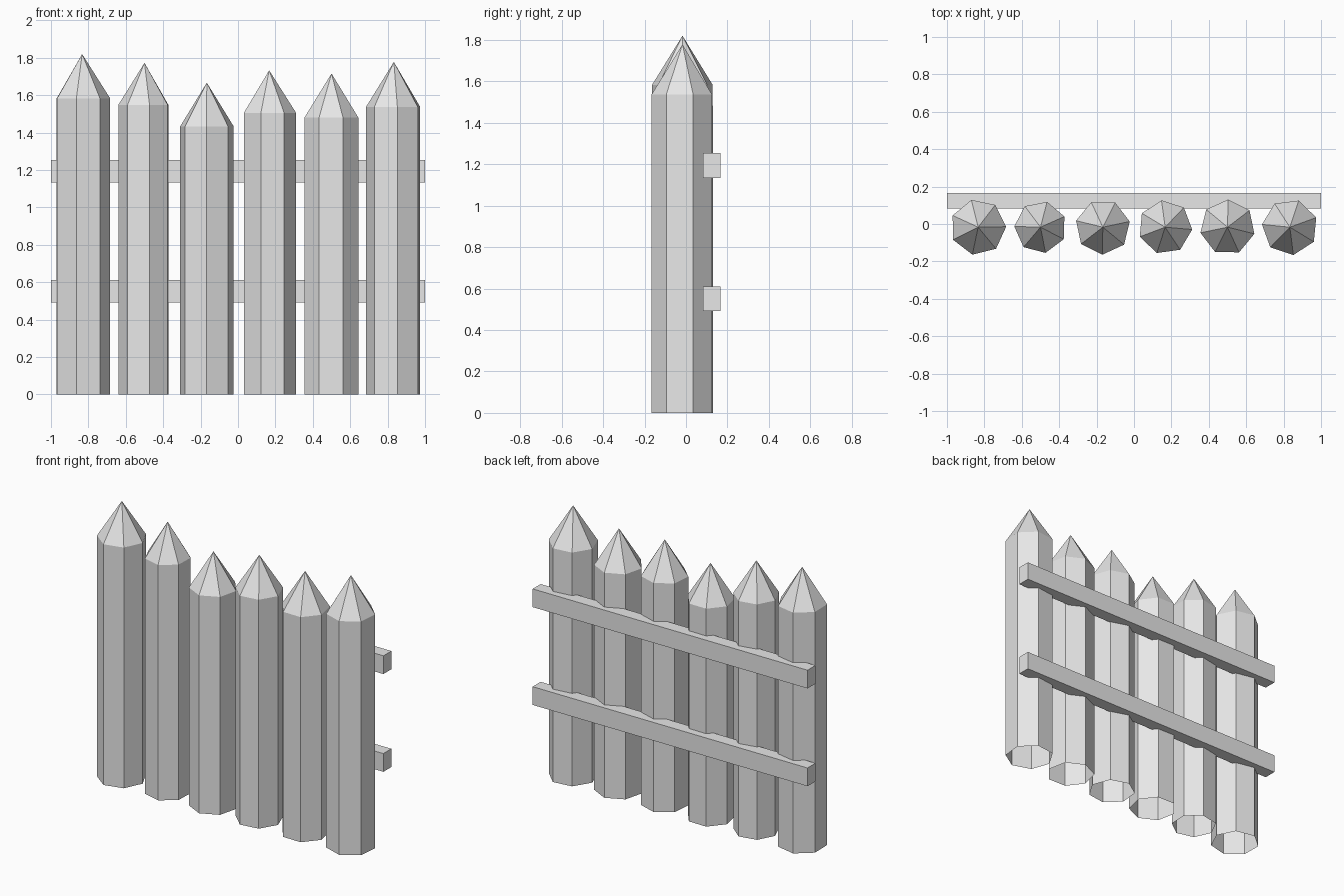
import bpy
import bmesh
from math import cos, sin, radians, tau

cube = bpy.data.objects.get("Cube")
if cube:
    bpy.data.objects.remove(cube)

# Single plain grey for the whole fence
grey = bpy.data.materials.new("plain_grey")
grey.use_nodes = True
grey.diffuse_color = (0.8, 0.8, 0.8, 1)
grey.node_tree.nodes["Principled BSDF"].inputs["Base Color"].default_value = (0.8, 0.8, 0.8, 1)


def add_object(name, bm):
    bmesh.ops.recalc_face_normals(bm, faces=bm.faces)
    mesh = bpy.data.meshes.new(name)
    bm.to_mesh(mesh)
    bm.free()
    mesh.materials.append(grey)
    obj = bpy.data.objects.new(name, mesh)
    bpy.context.collection.objects.link(obj)
    return obj


def add_post(name, x, radius, turn, shoulder, tip, sides=7):
    """Seven-sided stake with a pointed top and an open bottom."""
    bm = bmesh.new()
    angles = [radians(turn) + tau * i / sides for i in range(sides)]
    low, high = [[bm.verts.new((radius * cos(a), radius * sin(a), z)) for a in angles]
                 for z in (0, shoulder)]
    apex = bm.verts.new((0, 0, tip))
    for i in range(sides):
        j = (i + 1) % sides
        bm.faces.new((low[i], low[j], high[j], high[i]))
        bm.faces.new((high[i], high[j], apex))
    obj = add_object(name, bm)
    obj.location = (x, -0.017, 0)


def add_rail(name, z):
    """Long square bar behind the posts."""
    bm = bmesh.new()
    bmesh.ops.create_cube(bm, size=1)
    bmesh.ops.scale(bm, vec=(2, 0.083, 0.12), verts=bm.verts)
    obj = add_object(name, bm)
    obj.location = (0, 0.124, z)


# Posts: radius, turn in degrees, shoulder height, tip height
posts = [
    (0.15, 1, 1.583, 1.82),
    (0.14, 24, 1.548, 1.773),
    (0.147, 12, 1.433, 1.667),
    (0.145, -5, 1.505, 1.733),
    (0.148, -14, 1.48, 1.716),
    (0.15, 20, 1.537, 1.778),
]
for i, (radius, turn, shoulder, tip) in enumerate(posts):
    add_post(f"post_{i + 1}", (i - 2.5) / 3, radius, turn, shoulder, tip)

# Rails
add_rail("lower_rail", 0.551)
add_rail("upper_rail", 1.194)
